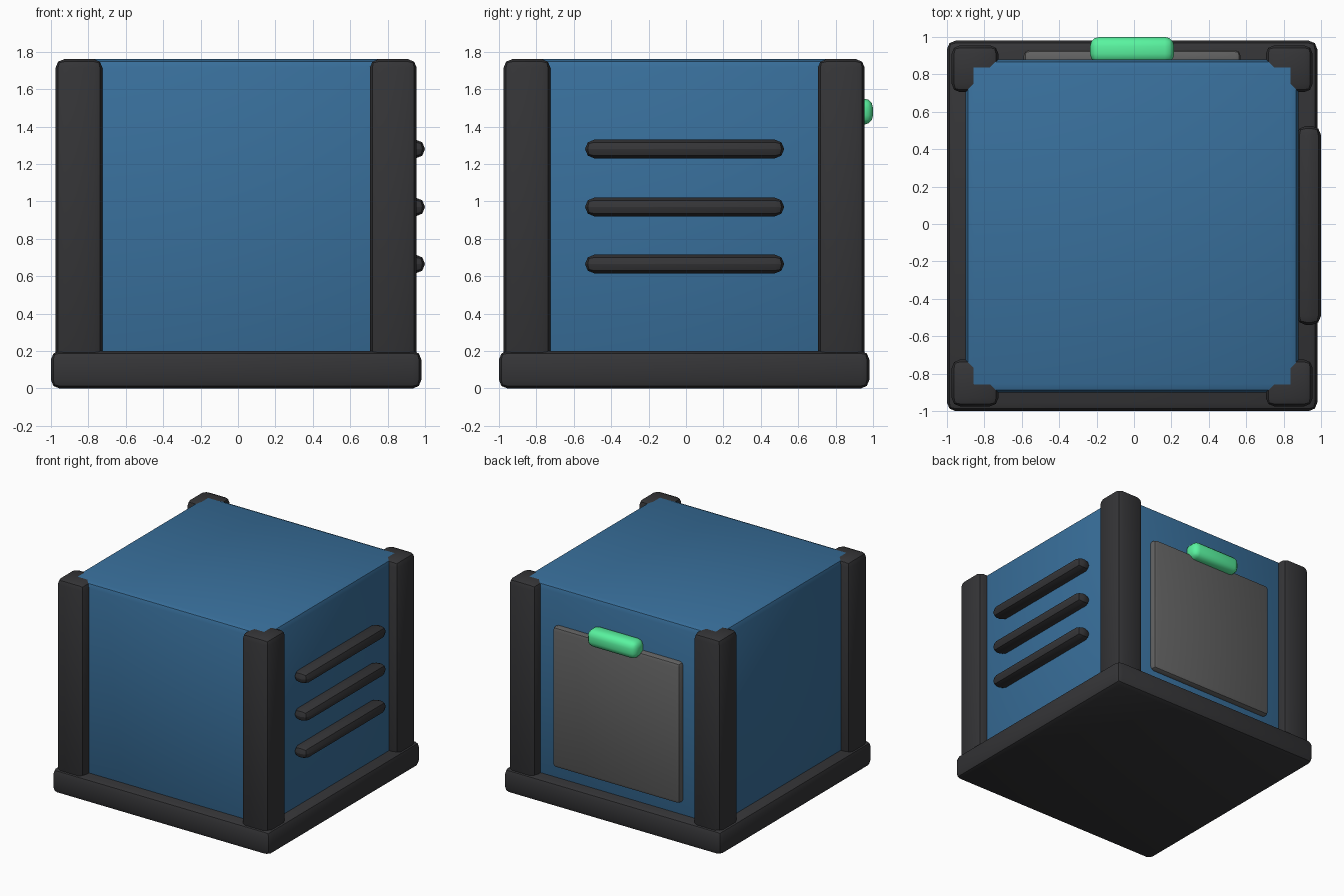
import bpy
from math import radians

if "Cube" in bpy.data.objects:
    bpy.data.objects.remove(bpy.data.objects["Cube"])


def material(name, rgb):
    m = bpy.data.materials.new(name)
    m.diffuse_color = (*rgb, 1)
    m.use_nodes = True
    m.node_tree.nodes["Principled BSDF"].inputs["Base Color"].default_value = m.diffuse_color
    return m


BLUE = material("blue_paint", (0.04, 0.16, 0.33))
DARK = material("dark_trim", (0.035, 0.035, 0.038))
GREY = material("grey_panel", (0.12, 0.12, 0.12))
GREEN = material("green_light", (0.10, 0.90, 0.35))


def box(name, lo, hi, bevel, mat, segments=2):
    """Rounded box between two opposite corners."""
    bpy.ops.mesh.primitive_cube_add(
        size=1, location=[(a + b) / 2 for a, b in zip(lo, hi)])
    ob = bpy.context.object
    ob.name = name
    ob.scale = [b - a for a, b in zip(lo, hi)]
    bpy.ops.object.transform_apply(location=False, rotation=False, scale=True)
    mod = ob.modifiers.new("bevel", 'BEVEL')
    mod.width = bevel
    mod.segments = segments
    bpy.ops.object.modifier_apply(modifier="bevel")
    bpy.ops.object.shade_smooth_by_angle(angle=radians(30))
    ob.data.materials.append(mat)
    return ob


C = -0.01  # shared centre of the crate in x and y

# base slab and main body
box("base", (C - 0.99, C - 0.99, 0), (C + 0.99, C + 0.99, 0.2), 0.045, DARK)
box("body", (C - 0.89, C - 0.89, 0.1), (C + 0.89, C + 0.89, 1.761), 0.045, BLUE)

# corner posts
for side, sx in (("left", -1), ("right", 1)):
    for end, sy in (("front", -1), ("back", 1)):
        x, y = C + sx * 0.84, C + sy * 0.84
        box(f"{end}_{side}_post", (x - 0.125, y - 0.125, 0.14),
            (x + 0.125, y + 0.125, 1.76), 0.045, DARK)

# raised vent bars on the right side
for i, z in enumerate((0.665, 0.97, 1.28)):
    box(f"vent_bar_{i + 1}", (0.87, -0.54, z - 0.05), (1.0, 0.525, z + 0.05),
        0.0499, DARK)

# back door panel and its glowing handle
box("back_panel", (-0.59, 0.83, 0.30), (0.57, 0.93, 1.455), 0.03, GREY)
box("panel_handle", (-0.235, 0.86, 1.41), (0.215, 1.0, 1.55), 0.05, GREEN, 3)
